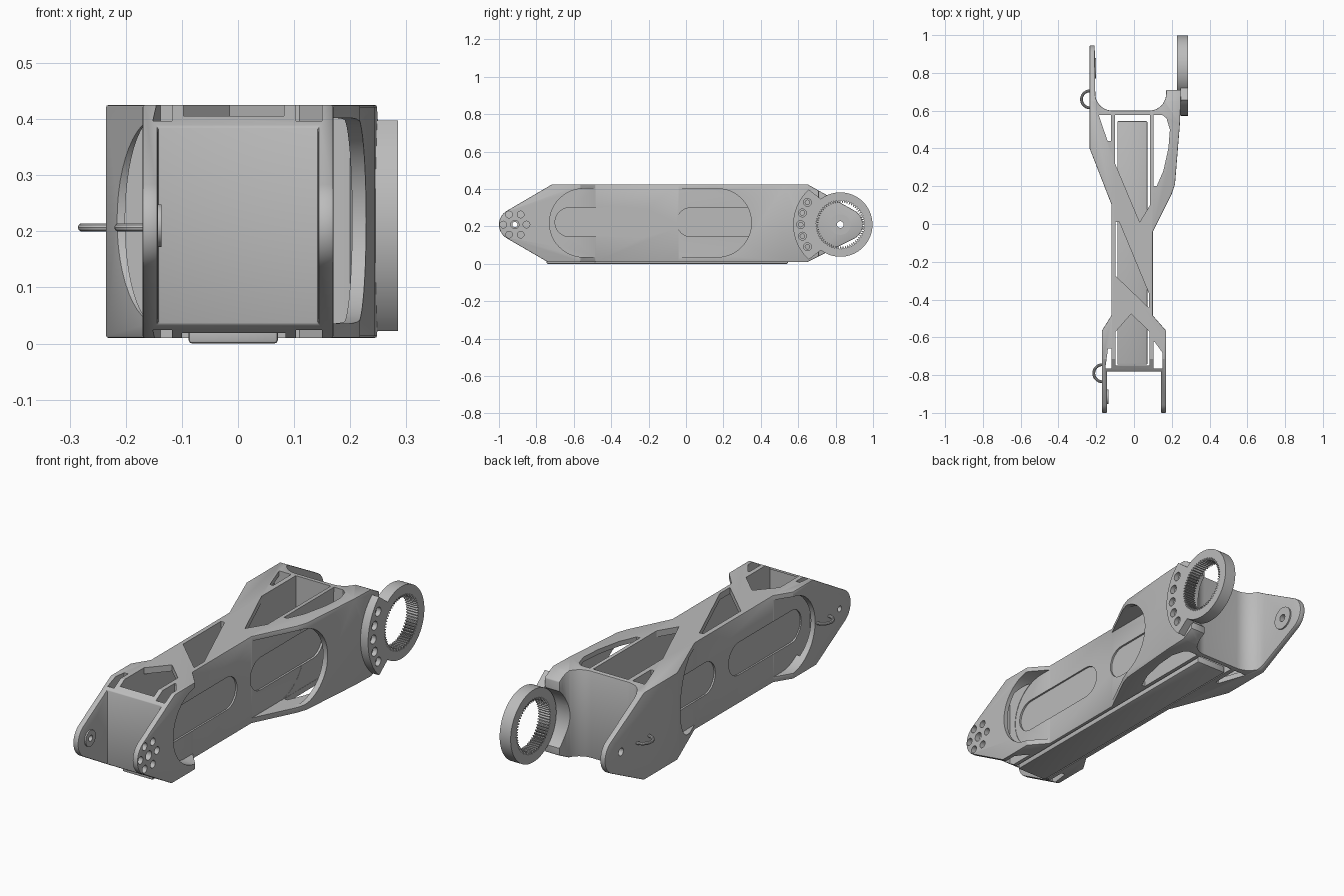
import bpy, bmesh
from math import sin, cos, pi, radians

if "Cube" in bpy.data.objects:
    bpy.data.objects.remove(bpy.data.objects["Cube"])

GREY = (0.5, 0.5, 0.5, 1)
mat = bpy.data.materials.new("satin grey")
mat.use_nodes = True
mat.diffuse_color = GREY
mat.node_tree.nodes["Principled BSDF"].inputs["Base Color"].default_value = GREY


def arc(cx, cy, r, a0, a1, n):
    return [(cx + r * cos(radians(a0 + (a1 - a0) * i / n)),
             cy + r * sin(radians(a0 + (a1 - a0) * i / n))) for i in range(n + 1)]


def circle(cx, cy, r, n=32):
    return arc(cx, cy, r, 0, 360, n)[:-1]


def stadium(y0, y1, z0, z1):
    r, z = (z1 - z0) / 2, (z0 + z1) / 2
    return arc(y0 + r, z, r, 90, 270, 24) + arc(y1 - r, z, r, -90, 90, 24)


def rect(a0, a1, b0, b1):
    return [(a0, b0), (a1, b0), (a1, b1), (a0, b1)]


def place(axis, p, t):
    return (p[0], p[1], t) if axis == "Z" else (t, p[0], p[1])


def add_object(name, bm):
    bmesh.ops.recalc_face_normals(bm, faces=bm.faces)
    me = bpy.data.meshes.new(name)
    bm.to_mesh(me)
    bm.free()
    me.materials.append(mat)
    ob = bpy.data.objects.new(name, me)
    bpy.context.scene.collection.objects.link(ob)
    return ob


def prism(name, axis, pts, lo, hi):
    bm = bmesh.new()
    a = [bm.verts.new(place(axis, p, lo)) for p in pts]
    b = [bm.verts.new(place(axis, p, hi)) for p in pts]
    bm.faces.new(a)
    bm.faces.new(b)
    for i in range(len(a)):
        j = (i + 1) % len(a)
        bm.faces.new((a[i], a[j], b[j], b[i]))
    return add_object(name, bm)


def tube(name, outer, inner, lo, hi):
    bm = bmesh.new()
    loops = [[bm.verts.new(place("X", p, t)) for p in pts]
             for pts, t in ((outer, lo), (outer, hi), (inner, hi), (inner, lo))]
    for k in range(4):
        a, b = loops[k], loops[(k + 1) % 4]
        for i in range(len(a)):
            j = (i + 1) % len(a)
            bm.faces.new((a[i], a[j], b[j], b[i]))
    return add_object(name, bm)


def bake(ob):
    dg = bpy.context.evaluated_depsgraph_get()
    me = bpy.data.meshes.new_from_object(ob.evaluated_get(dg))
    ob.modifiers.clear()
    ob.data = me


def boolean(ob, axis, pts, lo, hi, op="DIFFERENCE"):
    cutter = prism("cutter", axis, pts, lo, hi)
    m = ob.modifiers.new("cut", "BOOLEAN")
    m.operation, m.solver, m.object = op, "EXACT", cutter
    bake(ob)
    bpy.data.objects.remove(cutter)


def bevel(ob, width):
    m = ob.modifiers.new("bevel", "BEVEL")
    m.width, m.segments, m.limit_method, m.angle_limit = width, 2, "ANGLE", radians(40)
    bake(ob)


ZC = 0.21        # height of both joint axes
FRONT_Y, BACK_Y = -0.915, 0.825

# Arm body: plan outline intersected with the side outline
plan = [(-.17, -1.1), (-.143, -1.1), (-.143, -.78), (.143, -.78), (.143, -1.1), (.17, -1.1),
        (.17, -.565), (.10, -.485), (.10, -.04), (.20, .16), (.217, .21), (.243, .53), (.25, .71),
        (.17, .71)]
plan += arc(.08, .69, .09, 0, -90, 10) + arc(-.115, .69, .09, -90, -180, 10)
plan += [(-.21, 1.1), (-.235, 1.1), (-.235, .40), (-.12, .105), (-.12, -.485), (-.17, -.565)]
side = [(-.74, .01), (.65, .01)] + arc(.86, ZC, .085, -62, 62, 16)
side += [(.65, .425), (-.716, .425)] + arc(FRONT_Y, ZC, .085, 120, 240, 16)
body = prism("arm_body", "Z", plan, .0, .5)
boolean(body, "X", side, -.4, .4, "INTERSECT")
bevel(body, .007)

# Hollow inside, open bottom and the flared rear pockets
boolean(body, "Z", rect(-.10, .085, -.755, .578), .035, .395)
boolean(body, "Z", rect(-.10, .085, -.755, .578), -.1, .1)
boolean(body, "Z", [(-.122, .08), (-.21, .38), (-.21, .575), (-.122, .575)], .036, .402)
boolean(body, "Z", [(.102, .02), (.19, .2), (.217, .5), (.2, .56), (.17, .575), (.102, .575)], .036, .402)

# Lattice windows in the roof
for window in ([(-.10, .578), (-.10, .32), (.03, .01), (.085, .10), (.085, .578)],
               [(-.097, .01), (-.097, -.275), (.08, -.445), (.08, -.37), (-.078, .01)],
               [(-.015, -.476), (-.097, -.57), (-.097, -.75), (.082, -.75), (.082, -.57)]):
    boolean(body, "Z", window, .3, .5)

# Windows that pass through the flares from top to bottom
for window in ([(-.187, .577), (-.14, .44), (-.123, .44), (-.123, .577)],
               [(.103, .577), (.103, .2), (.12, .2), (.155, .28), (.182, .4), (.19, .5), (.172, .56), (.15, .577)],
               [(-.152, -.765), (-.118, -.765), (-.118, -.66), (-.138, -.66)],
               [(.103, -.765), (.15, -.765), (.15, -.68), (.11, -.625), (.103, -.625)]):
    boolean(body, "Z", window, -.1, .5)

# Long side openings and the shallow slots in the walls behind them
for lo, hi, face, inner in ((.101, .5, .11, .092), (-.5, -.121, -.13, -.112)):
    boolean(body, "X", stadium(-.73, .35, .036, .402), lo, hi)
    for y0, y1 in ((-.70, -.15), (-.05, .5)):
        boolean(body, "X", stadium(y0, y1, .145, .30), min(face, inner), max(face, inner))

# Bolt circle, joint holes and the seat for the gear ring
boolean(body, "X", circle(FRONT_Y, ZC, .022), .05, .3)
for y, z in circle(FRONT_Y, ZC, .062, 6):
    boolean(body, "X", circle(y, z, .018, 20), .05, .3)
boolean(body, "X", circle(FRONT_Y, ZC, .014), -.3, -.05)
boolean(body, "X", circle(BACK_Y, ZC, .018), -.3, -.05)
boolean(body, "X", circle(BACK_Y, ZC, .178, 64), .12, .3)

# Bosses inside the plain prongs
front_boss = tube("front_boss", circle(FRONT_Y, ZC, .038), circle(FRONT_Y, ZC, .014), -.15, -.136)
back_boss = tube("back_boss", circle(BACK_Y, ZC, .055), circle(BACK_Y, ZC, .018), -.215, -.200)

# Bottom cover
cover = prism("bottom_cover", "Z", rect(-.088, .071, -.745, .545), 0, .035)
bevel(cover, .006)

# Gear ring with inner teeth, and its mounting plate
TEETH = 60
outer, inner = [], []
for i in range(TEETH * 4):
    a = 2 * pi * i / (TEETH * 4)
    r = .117 if i % 4 < 2 else .130
    outer.append((BACK_Y + .172 * cos(a), ZC + .172 * sin(a)))
    inner.append((BACK_Y + r * cos(a), ZC + r * sin(a)))
ring = tube("gear_ring", outer, inner, .227, .285)
plate_outline = arc(BACK_Y, ZC, .252, 132, 228, 24) + arc(BACK_Y, ZC, .160, 234, 126, 24)
plate = prism("ring_mount", "X", plate_outline, .245, .285)
for y, z in arc(BACK_Y, ZC, .212, 146, 214, 4):
    boolean(plate, "X", circle(y, z, .021, 24), .262, .3)
    boolean(plate, "X", circle(y, z, .012, 16), .2, .3)

# Cable hooks on the plain side
hooks = []
for name, x, y in (("front_hook", -.168, -.79), ("back_hook", -.233, .66)):
    cu = bpy.data.curves.new(name, "CURVE")
    cu.dimensions, cu.bevel_depth, cu.bevel_resolution = "3D", .0075, 3
    cu.materials.append(mat)
    sp = cu.splines.new("POLY")
    pts = arc(x, y, .045, 85, 275, 20)
    sp.points.add(len(pts) - 1)
    for p, (px, py) in zip(sp.points, pts):
        p.co = (px, py, .207, 1)
    tmp = bpy.data.objects.new("tmp", cu)
    bpy.context.scene.collection.objects.link(tmp)
    me = bpy.data.meshes.new_from_object(tmp.evaluated_get(bpy.context.evaluated_depsgraph_get()))
    bpy.data.objects.remove(tmp)
    hook = bpy.data.objects.new(name, me)
    bpy.context.scene.collection.objects.link(hook)
    hooks.append(hook)

# Smooth rounded surfaces, keep edges sharp
bpy.ops.object.select_all(action="DESELECT")
for ob in [body, front_boss, back_boss, cover, ring, plate] + hooks:
    ob.select_set(True)
bpy.context.view_layer.objects.active = body
bpy.ops.object.shade_smooth_by_angle(angle=radians(30))
